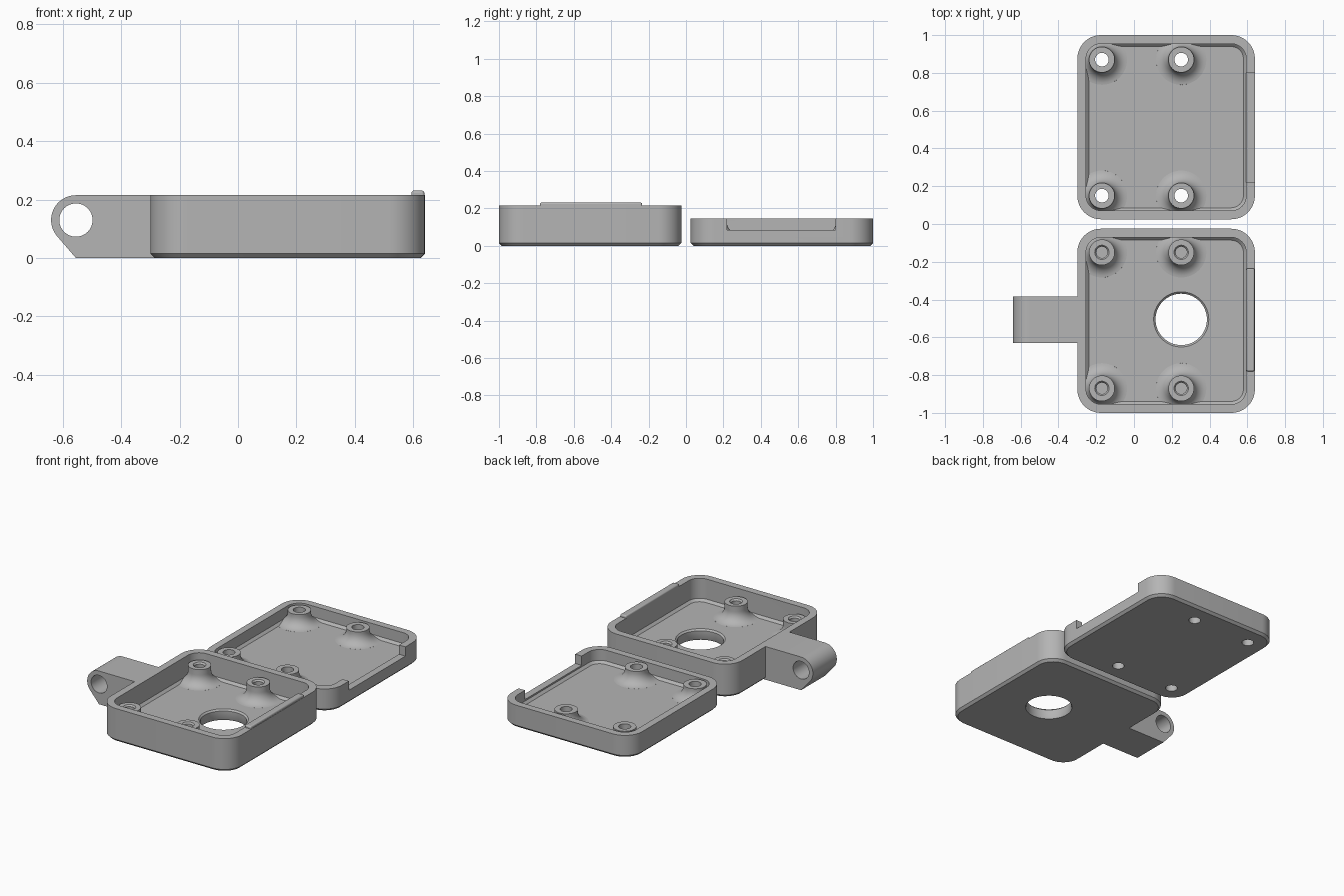
import bpy, bmesh, math

old = bpy.data.objects.get("Cube")
if old:
    bpy.data.objects.remove(old, do_unlink=True)

grey = bpy.data.materials.new("plain grey")
grey.use_nodes = True
colour = (0.46, 0.46, 0.46, 1)
grey.diffuse_color = colour
grey.node_tree.nodes["Principled BSDF"].inputs["Base Color"].default_value = colour

MID_X, HALF_X = 0.17, 0.47
MID_Y, HALF_Y = 0.5125, 0.4875
CORNER, WALL, CHAMFER = 0.125, 0.046, 0.015
BOSS_R, FLARE = 0.068, 0.07


def loft(name, loops):
    """Closed solid through a stack of equal-length point loops."""
    bm = bmesh.new()
    rings = [[bm.verts.new(p) for p in loop] for loop in loops]
    for a, b in zip(rings, rings[1:]):
        for i in range(len(a)):
            j = (i + 1) % len(a)
            bm.faces.new((a[i], a[j], b[j], b[i]))
    bm.faces.new(rings[0][::-1])
    bm.faces.new(rings[-1])
    bmesh.ops.recalc_face_normals(bm, faces=bm.faces)
    mesh = bpy.data.meshes.new(name)
    bm.to_mesh(mesh)
    bm.free()
    mesh.materials.append(grey)
    obj = bpy.data.objects.new(name, mesh)
    bpy.context.collection.objects.link(obj)
    return obj


def rounded_block(name, y, layers):
    """Rounded rectangle solid; layers are (height, inset)."""
    loops = []
    for z, inset in layers:
        r, loop = CORNER - inset, []
        for k, (sx, sy) in enumerate([(1, 1), (-1, 1), (-1, -1), (1, -1)]):
            for s in range(13):
                a = math.pi / 2 * (k + s / 12)
                loop.append((MID_X + sx * (HALF_X - CORNER) + r * math.cos(a),
                             y + sy * (HALF_Y - CORNER) + r * math.sin(a), z))
        loops.append(loop)
    return loft(name, loops)


def lathe(name, x, y, profile, n=48):
    """Turned solid; profile is (radius, height) from bottom to top."""
    ring = [2 * math.pi * i / n for i in range(n)]
    return loft(name, [[(x + r * math.cos(a), y + r * math.sin(a), z) for a in ring]
                       for r, z in profile])


def box(name, x0, x1, y0, y1, z0, z1):
    return loft(name, [[(x0, y0, z), (x1, y0, z), (x1, y1, z), (x0, y1, z)] for z in (z0, z1)])


def combine(obj, other, operation="DIFFERENCE"):
    """Apply a boolean and drop the second solid."""
    mod = obj.modifiers.new("cut", "BOOLEAN")
    mod.operation, mod.solver, mod.object = operation, "EXACT", other
    bpy.context.view_layer.objects.active = obj
    bpy.ops.object.modifier_apply(modifier=mod.name)
    bpy.data.objects.remove(other, do_unlink=True)


def tray(name, side, height, floor, boss_top, hole):
    """Open tray with four flared screw bosses left standing in its cavity."""
    y = side * MID_Y
    shell = rounded_block(name, y, [(0, CHAMFER), (CHAMFER, 0), (height, 0)])
    cavity = rounded_block("cavity", y, [(floor, WALL + CHAMFER), (floor + CHAMFER, WALL),
                                         (height + 0.1, WALL)])
    spots = [(bx, side * by) for bx in (-0.17, 0.25) for by in (0.15, 0.87)]
    profile = [(BOSS_R + FLARE, floor - 0.02)]
    for s in range(11):
        t = math.radians(86 - 8.6 * s)
        profile.append((BOSS_R + FLARE * (1 - math.cos(t)), floor + FLARE * (1 - math.sin(t))))
    profile.append((BOSS_R, boss_top))
    for bx, by in spots:
        combine(cavity, lathe("boss", bx, by, profile))
    combine(shell, cavity)
    for bx, by in spots:
        combine(shell, lathe("screw_hole", bx, by, hole, 32))
    return shell


# Deep tray with blind screw holes and a round opening
body = tray("body_tray", -1, 0.215, 0.07, 0.175,
            [(0.03, 0.04), (0.03, 0.165), (0.038, 0.175), (0.038, 0.25)])
combine(body, lathe("opening", 0.25, -0.505,
                    [(0.146, -0.01), (0.136, 0.01), (0.136, 0.06), (0.146, 0.07), (0.146, 0.1)], 64))

# Hinge arm with a rounded end and cross hole
PIVOT_X, PIVOT_Z, ARM_R = -0.555, 0.13, 0.085
outline = [(PIVOT_X + ARM_R * math.cos(math.radians(90 + 131 * i / 24)),
            PIVOT_Z + ARM_R * math.sin(math.radians(90 + 131 * i / 24))) for i in range(25)]
outline += [(PIVOT_X, 0), (-0.275, 0), (-0.275, 0.215)]
arm = loft("arm", [[(x, y, z) for x, z in outline] for y in (-0.63, -0.385)])
circle = [2 * math.pi * i / 48 for i in range(48)]
combine(arm, loft("pivot_hole", [[(PIVOT_X + 0.057 * math.cos(a), y, PIVOT_Z + 0.057 * math.sin(a))
                                  for a in circle] for y in (-0.7, -0.3)]))
combine(body, arm, "UNION")

# Raised lip on the body's side wall
lip = box("wall_lip", 0.594, 0.638, -0.78, -0.235, 0.19, 0.231)
bevel = lip.modifiers.new("round", "BEVEL")
bevel.width, bevel.segments = 0.008, 3

# Shallow lid with through holes and a matching notch
lid = tray("lid_tray", 1, 0.145, 0.06, 0.142,
           [(0.036, -0.05), (0.036, 0.25)])
combine(lid, box("notch", 0.585, 0.7, 0.22, 0.80, 0.085, 0.3))

for obj in (body, lip, lid):
    bpy.ops.object.select_all(action="DESELECT")
    obj.select_set(True)
    bpy.context.view_layer.objects.active = obj
    bpy.ops.object.shade_smooth_by_angle(angle=math.radians(30))
